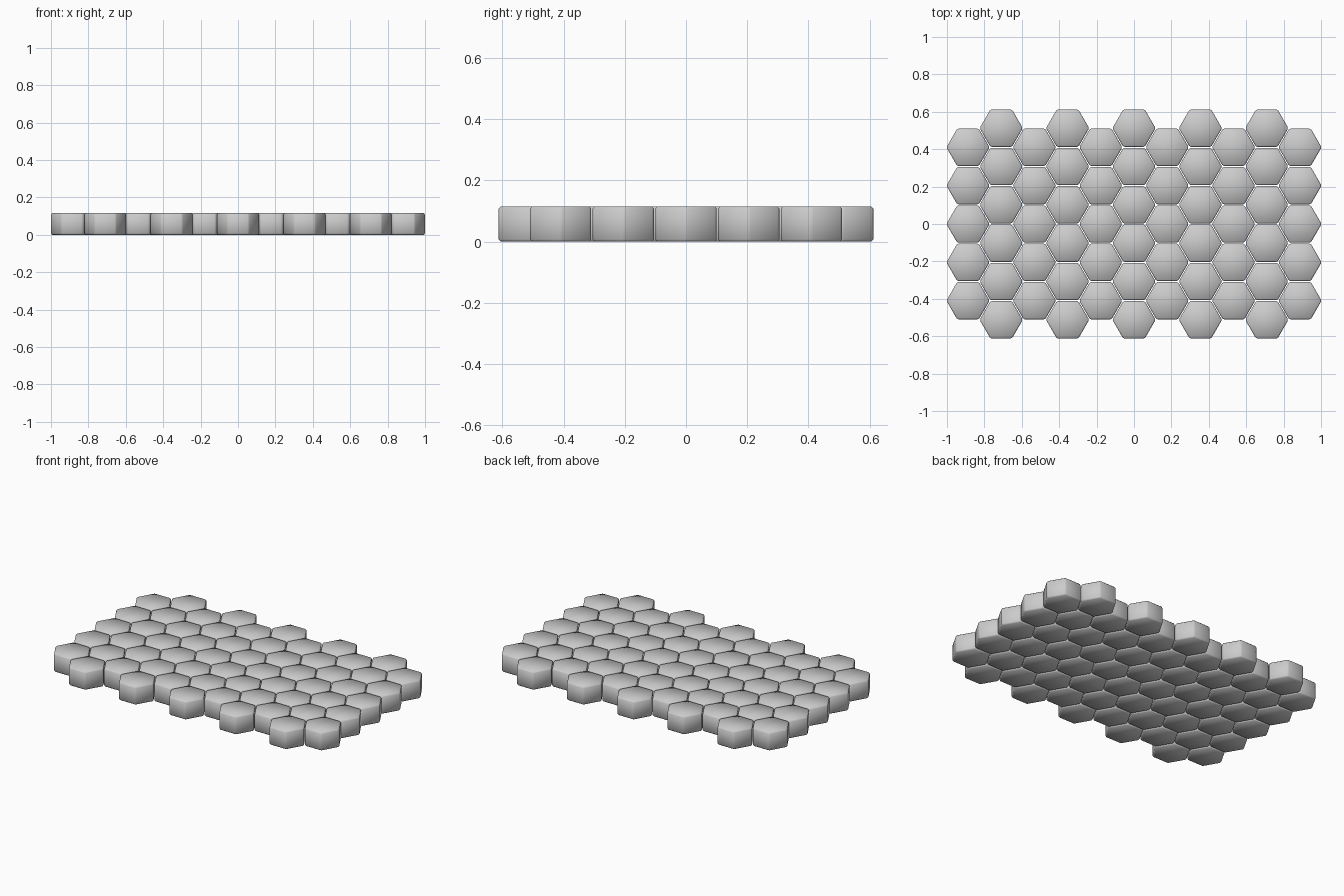
import bpy, bmesh
from math import cos, sin, pi, sqrt

if "Cube" in bpy.data.objects:
    bpy.data.objects.remove(bpy.data.objects["Cube"])

COL = 0.1775                  # column spacing
ROW = COL * 2 / sqrt(3)       # spacing within a column
FLAT = 0.1                    # half width across flats
HEIGHT = 0.115

# One bevelled hexagonal tile, corners along x
bm = bmesh.new()
r = FLAT * 2 / sqrt(3)
ring = [bm.verts.new((r * cos(i * pi / 3), r * sin(i * pi / 3), 0)) for i in range(6)]
base = bm.faces.new(ring)
top = bmesh.ops.extrude_face_region(bm, geom=[base], use_keep_orig=True)
bmesh.ops.translate(bm, vec=(0, 0, HEIGHT),
                    verts=[g for g in top["geom"] if isinstance(g, bmesh.types.BMVert)])
bmesh.ops.recalc_face_normals(bm, faces=bm.faces[:])
bmesh.ops.bevel(bm, geom=bm.edges[:], offset=0.007, offset_type='OFFSET',
                segments=1, profile=0.5, affect='EDGES')
bmesh.ops.recalc_face_normals(bm, faces=bm.faces[:])
for f in bm.faces:
    f.smooth = True
mesh = bpy.data.meshes.new("hex_tile")
bm.to_mesh(mesh)
bm.free()

# Eleven staggered columns, alternating five and six tiles
for c in range(11):
    count = 6 if c % 2 else 5
    for k in range(count):
        tile = bpy.data.objects.new(f"hex_tile_{c}_{k}", mesh)
        tile.location = ((c - 5) * COL, (k - (count - 1) / 2) * ROW, 0)
        bpy.context.collection.objects.link(tile)
